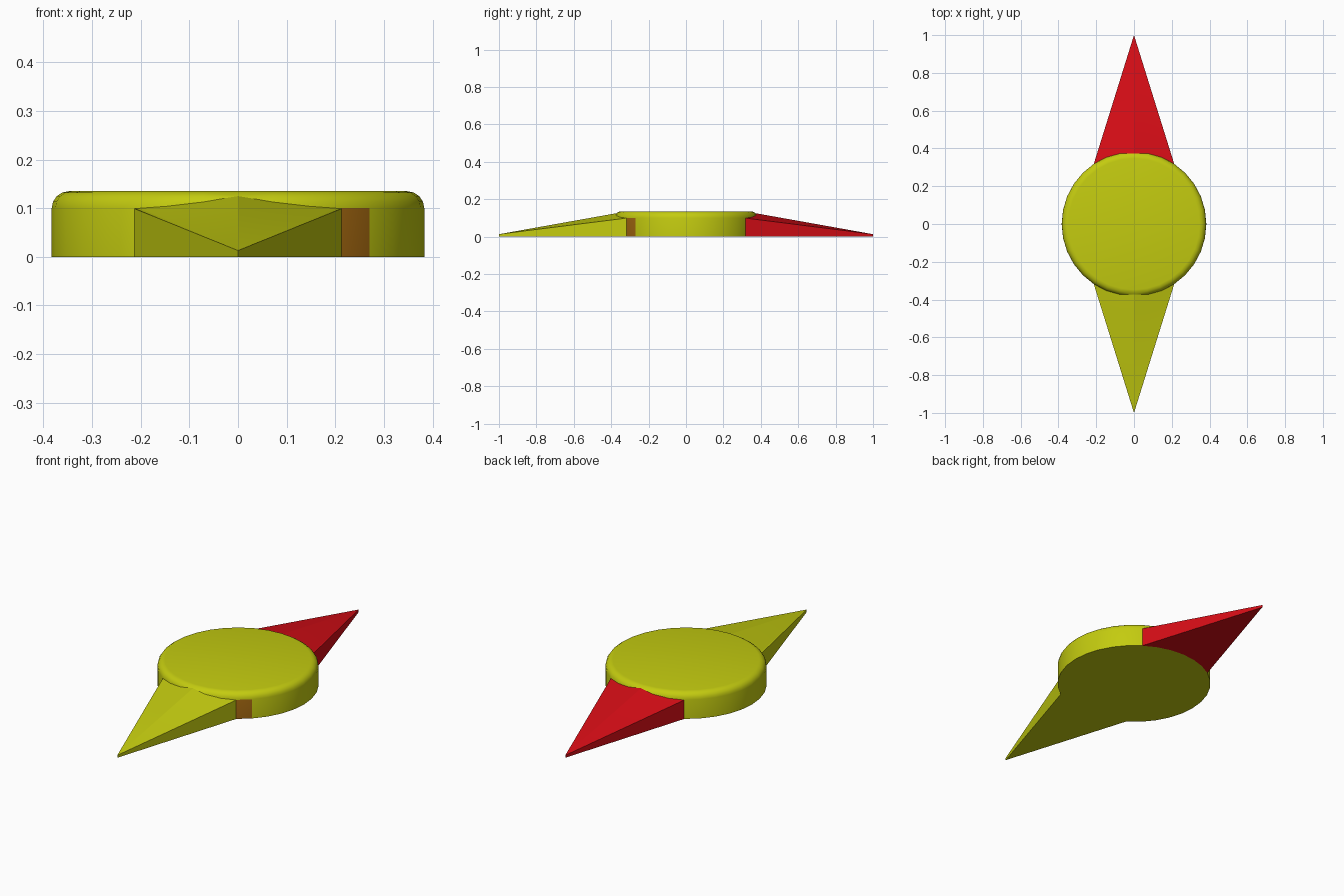
import bpy, bmesh
from mathutils import Vector

if "Cube" in bpy.data.objects:
    bpy.data.objects.remove(bpy.data.objects["Cube"])

R, H = 0.383, 0.135


def material(name, rgb):
    m = bpy.data.materials.new(name)
    m.diffuse_color = (*rgb, 1)
    m.use_nodes = True
    m.node_tree.nodes["Principled BSDF"].inputs["Base Color"].default_value = m.diffuse_color
    return m


yellow = material("yellow", (0.55, 0.60, 0.005))
red = material("red", (0.68, 0.004, 0.008))
brown = material("brown", (0.35, 0.13, 0.005))


def add_object(name, bm, mats):
    bmesh.ops.recalc_face_normals(bm, faces=bm.faces[:])
    me = bpy.data.meshes.new(name)
    bm.to_mesh(me)
    bm.free()
    for m in mats:
        me.materials.append(m)
    ob = bpy.data.objects.new(name, me)
    bpy.context.collection.objects.link(ob)
    return ob


# Round body: 32-sided disc with a rounded top rim
bm = bmesh.new()
bmesh.ops.create_cone(bm, cap_ends=True, segments=32, radius1=R, radius2=R, depth=H)
bmesh.ops.translate(bm, verts=bm.verts[:], vec=(0, 0, H / 2))
rim = [e for e in bm.edges if all(v.co.z > H - 0.001 for v in e.verts)]
bmesh.ops.bevel(bm, geom=rim, offset=0.035, segments=4, profile=0.5, affect='EDGES')
# One wall panel beside the front pointer is tinted
panel_dir = Vector((0.634, -0.773, 0))
for f in bm.faces:
    wall = abs(f.normal.z) < 0.01 and f.calc_area() > 0.005
    if wall and f.normal.dot(panel_dir) > 0.995:
        f.material_index = 2
body = add_object("dial_body", bm, [yellow, red, brown])


# Pointers: ridged wedges whose rear ends sink into the body
def pointer(name, s, index):
    bm = bmesh.new()
    pts = [(0, 1, 0), (0, 1, 0.013), (0, 0.319, 0.1345), (0, 0.28, 0.125)]
    for x in (-1, 1):
        pts += [(x * 0.2126, 0.319, 0), (x * 0.2126, 0.319, 0.099),
                (x * 0.19, 0.28, 0), (x * 0.19, 0.28, 0.09)]
    for x, y, z in pts:
        bm.verts.new((x, s * y, z))
    bmesh.ops.convex_hull(bm, input=bm.verts[:])
    for f in bm.faces:
        f.material_index = index
    return add_object(name, bm, [yellow, red, brown])


for ob in (pointer("front_pointer", -1, 0), pointer("back_pointer", 1, 1)):
    mod = body.modifiers.new("join_" + ob.name, 'BOOLEAN')
    mod.operation = 'UNION'
    mod.solver = 'EXACT'
    mod.object = ob
    bpy.context.view_layer.objects.active = body
    bpy.ops.object.modifier_apply(modifier=mod.name)
    bpy.data.objects.remove(ob)

# Smooth rim, crisp wedge edges
bpy.ops.object.select_all(action='DESELECT')
body.select_set(True)
bpy.context.view_layer.objects.active = body
bpy.ops.object.shade_smooth_by_angle(angle=0.42)
